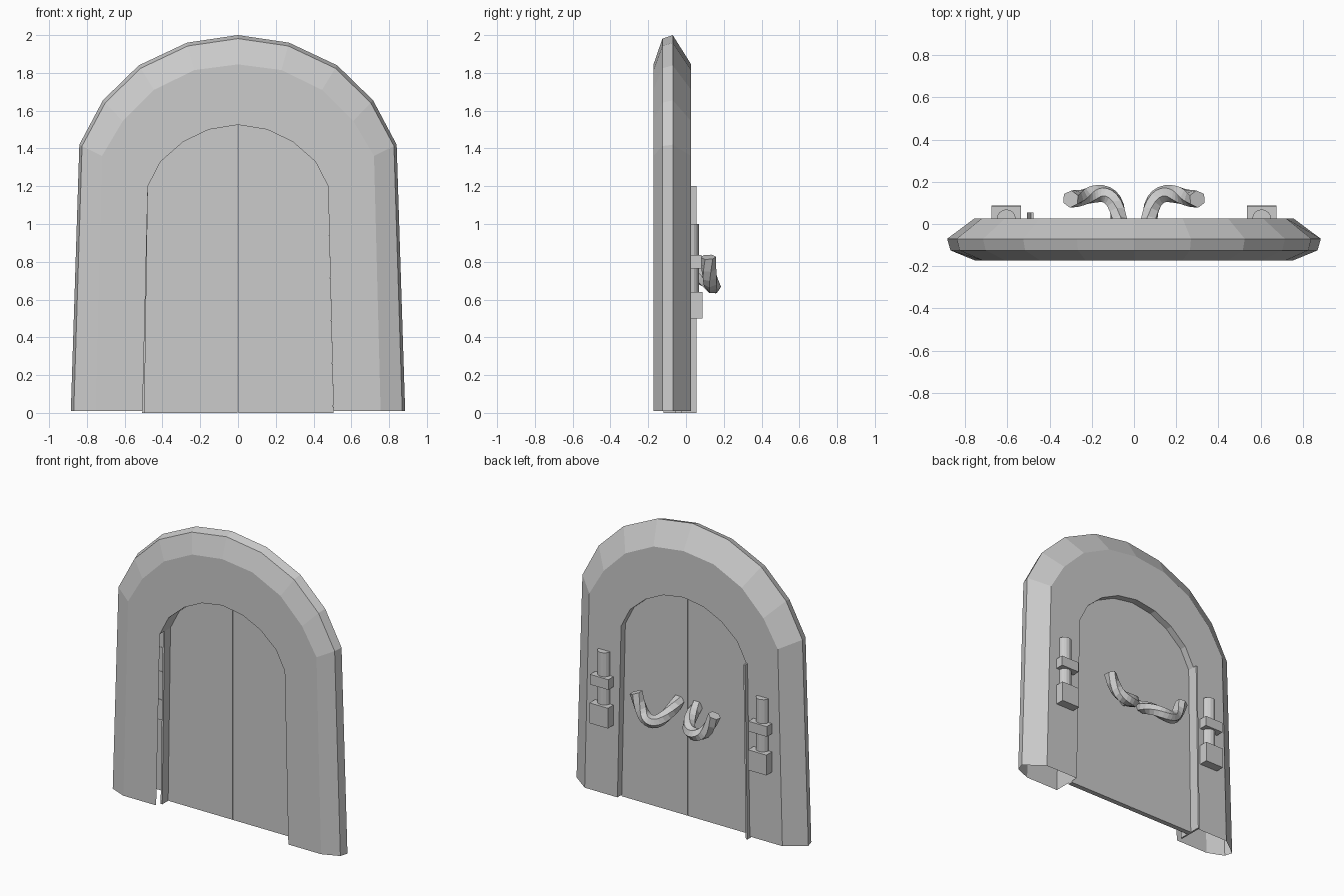
import bpy, bmesh, math
from mathutils import Vector

if "Cube" in bpy.data.objects:
    bpy.data.objects.remove(bpy.data.objects["Cube"])

# right half outlines (x, z), bottom to crown
OUTER = [(.885, .01), (.84, 1.42), (.715, 1.655), (.525, 1.84), (.27, 1.96), (0, 2.0)]
INSET = [(.755, .01), (.72, 1.36), (.61, 1.545), (.445, 1.71), (.23, 1.815), (0, 1.845)]
INNER = [(.505, .01), (.477, 1.2), (.41, 1.33), (.29, 1.435), (.155, 1.5), (0, 1.525)]
NEAR = [tuple(Vector(a).lerp(Vector(b), .88)) for a, b in zip(INSET, OUTER)]
FRONT, BACK = -.172, .027


def finish(bm, name):
    bmesh.ops.recalc_face_normals(bm, faces=bm.faces[:])
    me = bpy.data.meshes.new(name)
    bm.to_mesh(me)
    bm.free()
    ob = bpy.data.objects.new(name, me)
    bpy.context.collection.objects.link(ob)
    return ob


def box(name, lo, hi):
    bm = bmesh.new()
    bmesh.ops.create_cube(bm, size=1)
    for v in bm.verts:
        v.co = [l + (c + .5) * (h - l) for l, h, c in zip(lo, hi, v.co)]
    return finish(bm, name)


def prism(name, pts, direction):
    bm = bmesh.new()
    face = bm.faces.new([bm.verts.new(p) for p in pts])
    ext = bmesh.ops.extrude_face_region(bm, geom=[face], use_keep_orig=True)
    verts = [g for g in ext['geom'] if isinstance(g, bmesh.types.BMVert)]
    bmesh.ops.translate(bm, verts=verts, vec=direction)
    return finish(bm, name)


# arched frame: loft matching outlines around the section, open underneath
bm = bmesh.new()
rings = []
for half, y in ((INNER, FRONT), (INSET, FRONT), (NEAR, -.125),
                (OUTER, -.07), (INSET, BACK), (INNER, BACK)):
    full = half + [(-x, z) for x, z in half[-2::-1]]
    rings.append([bm.verts.new((x, y, z)) for x, z in full])
for k, a in enumerate(rings):
    b = rings[(k + 1) % len(rings)]
    for i in range(len(a) - 1):
        if k == 5 and i == len(a) - 2:
            continue          # this jamb is a separate board
        bm.faces.new((a[i], a[i + 1], b[i + 1], b[i]))
finish(bm, "arched_frame")

# loose jamb board on one side
prism("jamb_board", [(-.507, -.12, 0), (-.495, -.12, 0), (-.477, -.12, 1.2), (-.489, -.12, 1.2)],
      (0, .175, 0))

for s, side in ((1, "right"), (-1, "left")):
    # door leaf
    leaf = [(.002, 0), (.505, 0)] + INNER[1:-1] + [(.002, 1.525)]
    prism("door_leaf_" + side, [(s * x, -.055, z) for x, z in leaf], (0, .035, 0))

    # wall bracket: block, band and half-round rod
    xs = sorted((s * .535, s * .675))
    box("bracket_block_" + side, (xs[0], .02, .5), (xs[1], .088, .64))
    box("bracket_band_" + side, (xs[0], .02, .765), (xs[1], .083, .835))
    arc = [(s * .605 + .045 * math.cos(math.pi * i / 8),
            .024 + .045 * math.sin(math.pi * i / 8), .64) for i in range(9)]
    prism("bracket_rod_" + side, arc, (0, 0, .36))

    # twisted handle
    cu = bpy.data.curves.new("handle_" + side, 'CURVE')
    cu.dimensions = '3D'
    cu.bevel_depth = .041
    cu.bevel_resolution = 1
    cu.use_fill_caps = True
    cu.resolution_u = 3
    path = [(.07, -.03, .78), (.07, .05, .74), (.1, .15, .675), (.2, .145, .66),
            (.26, .12, .71), (.3, .118, .825)]
    sp = cu.splines.new('NURBS')
    sp.points.add(len(path) - 1)
    for i, (p, c) in enumerate(zip(sp.points, path)):
        p.co = (s * c[0], c[1], c[2], 1)
        p.tilt = s * i * .6
    sp.order_u = 4
    sp.use_endpoint_u = True
    sp.use_smooth = False
    bpy.context.collection.objects.link(bpy.data.objects.new("handle_" + side, cu))
